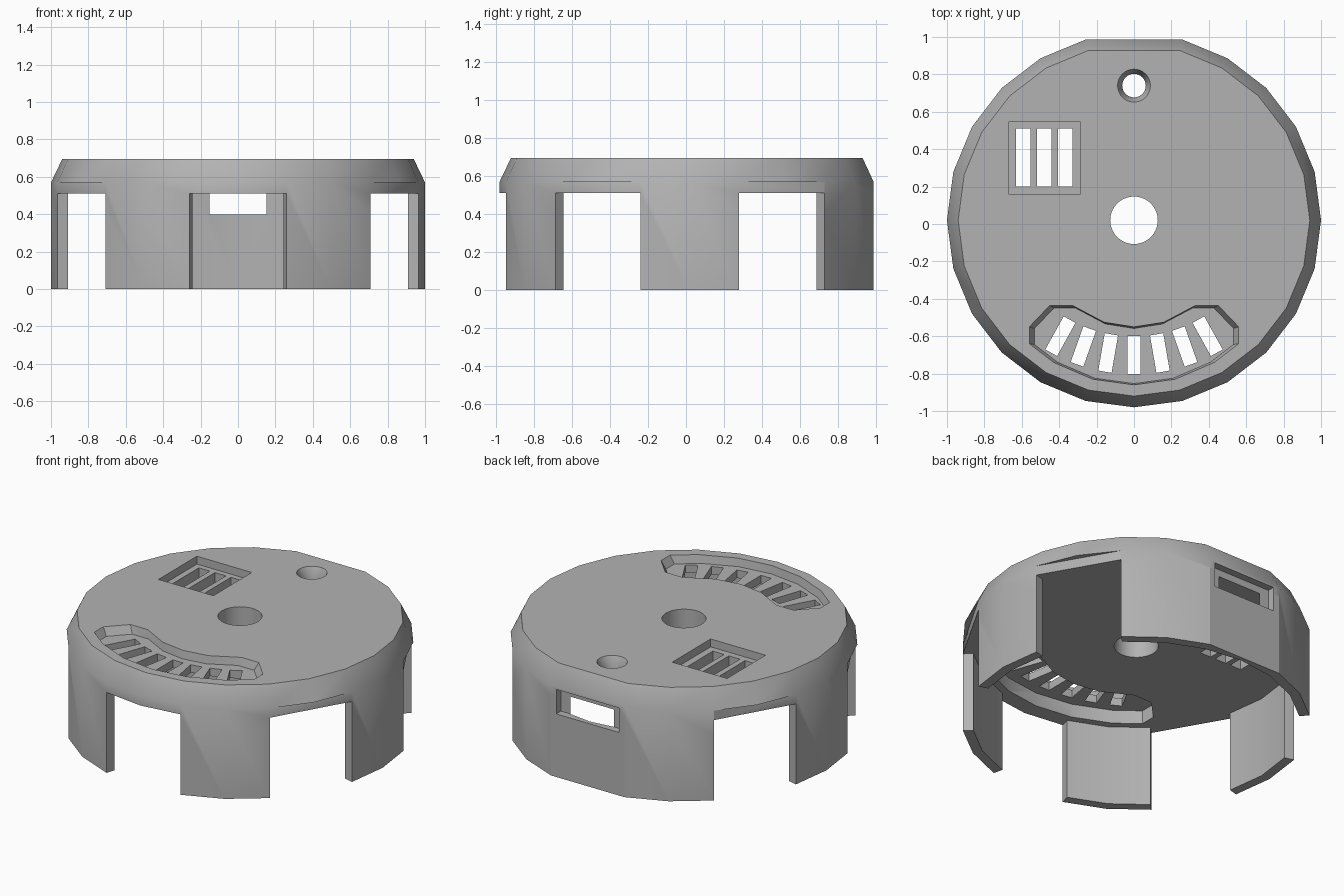
import bpy, bmesh, math
from math import sin, cos, radians

if "Cube" in bpy.data.objects:
    bpy.data.objects.remove(bpy.data.objects["Cube"], do_unlink=True)

CY = 0.02                 # the round body is centred slightly to the back
UNDER, RIM, TOP = 0.51, 0.57, 0.695

grey = bpy.data.materials.new("plain grey")
grey.use_nodes = True
colour = (0.45, 0.45, 0.45, 1)
grey.diffuse_color = colour
grey.node_tree.nodes["Principled BSDF"].inputs["Base Color"].default_value = colour


def polar(r, deg, cy=CY):
    return (r * cos(radians(deg)), cy + r * sin(radians(deg)))


def circle(r, sides, cy=CY):
    return [polar(r, 360 * i / sides, cy) for i in range(sides)]


def rect(x0, x1, y0, y1):
    return [(x0, y0), (x1, y0), (x1, y1), (x0, y1)]


def scaled(outline, s, cy):
    return [(x * s, cy + (y - cy) * s) for x, y in outline]


def loft(name, *layers):
    """Solid through (outline, height) layers with equal point counts."""
    bm = bmesh.new()
    rings = [[bm.verts.new((x, y, z)) for x, y in pts] for pts, z in layers]
    bm.faces.new(rings[0])
    bm.faces.new(rings[-1])
    n = len(rings[0])
    for a, b in zip(rings, rings[1:]):
        for i in range(n):
            j = (i + 1) % n
            bm.faces.new((a[i], a[j], b[j], b[i]))
    bmesh.ops.recalc_face_normals(bm, faces=bm.faces)
    mesh = bpy.data.meshes.new(name)
    bm.to_mesh(mesh)
    bm.free()
    mesh.materials.append(grey)
    obj = bpy.data.objects.new(name, mesh)
    bpy.context.collection.objects.link(obj)
    return obj


def prism(outline, z0, z1):
    return loft("cutter", (outline, z0), (outline, z1))


def cut(target, cutter):
    cutter.hide_render = True
    mod = target.modifiers.new("cut", 'BOOLEAN')
    mod.operation, mod.solver, mod.object = 'DIFFERENCE', 'EXACT', cutter
    bpy.context.view_layer.objects.active = target
    bpy.ops.object.modifier_apply(modifier=mod.name)
    bpy.data.objects.remove(cutter, do_unlink=True)


# Body: 24-sided drum with one flat at the back and a sloped rim
angles = [a for a in range(0, 360, 15) if a != 90]
wall = [polar(1.0, a) for a in angles]
lid = [polar(0.94, a) for a in angles]
cover = loft("vented_cover", (wall, 0), (wall, RIM), (lid, TOP))

# Hollow below the lid, then the openings that leave six legs
cut(cover, prism(circle(0.94, 24), -0.1, UNDER))
for mid in range(30, 360, 60):
    a, b = mid - 15, mid + 15
    cut(cover, prism([polar(0.5, a), polar(1.3, a), polar(1.3, b), polar(0.5, b)],
                     -0.1, UNDER))
    # Side openings have a straight band under the rim
    if mid not in (90, 270):
        cut(cover, prism([polar(1, a), polar(1.3, a), polar(1.3, b), polar(1, b)],
                         UNDER - 0.1, RIM))

# Shallow notch under the rim at the back
cut(cover, prism(rect(-0.22, 0.22, 0.94, 1.2), 0.4, 0.555))

# Centre hole and countersunk screw hole
cut(cover, prism(circle(0.127, 40), 0.4, 0.8))
cut(cover, prism(circle(0.063, 32, 0.74), 0.4, 0.8))
cut(cover, loft("cutter", (circle(0.063, 32, 0.74), 0.64),
                (circle(0.088, 32, 0.74), TOP), (circle(0.088, 32, 0.74), 0.8)))

# Square pocket with three slots
cut(cover, prism(rect(-0.67, -0.285, 0.16, 0.545), 0.645, 0.8))
for x in (-0.593, -0.48, -0.368):
    cut(cover, prism(rect(x - 0.039, x + 0.039, 0.2, 0.51), 0.4, 0.8))

# Curved pocket, recessed from above and below
half = [(0.16, -0.525), (0.33, -0.435), (0.45, -0.435), (0.56, -0.55),
        (0.56, -0.64), (0.43, -0.74), (0.22, -0.83)]
arc = [(0, -0.55)] + half + [(0, -0.86)] + [(-x, y) for x, y in reversed(half)]
floor = scaled(arc, 0.95, -0.72)
cut(cover, loft("cutter", (floor, 0.645), (arc, TOP), (arc, 0.8)))
cut(cover, prism(scaled(arc, 1.07, -0.65), 0.4, 0.595))

# Seven radial slots
for deg in (-29, -19.5, -9.8, 0, 9.8, 19.5, 29):
    s, c = sin(radians(deg)), cos(radians(deg))
    slot = [(r * s + w * c, 0.11 - r * c + w * s)
            for w, r in rect(-0.036, 0.036, 0.71, 0.913)]
    cut(cover, prism(slot, 0.4, 0.8))

# Smooth sides, sharp edges
bpy.ops.object.select_all(action='DESELECT')
cover.select_set(True)
bpy.context.view_layer.objects.active = cover
bpy.ops.object.shade_smooth_by_angle(angle=radians(30))
